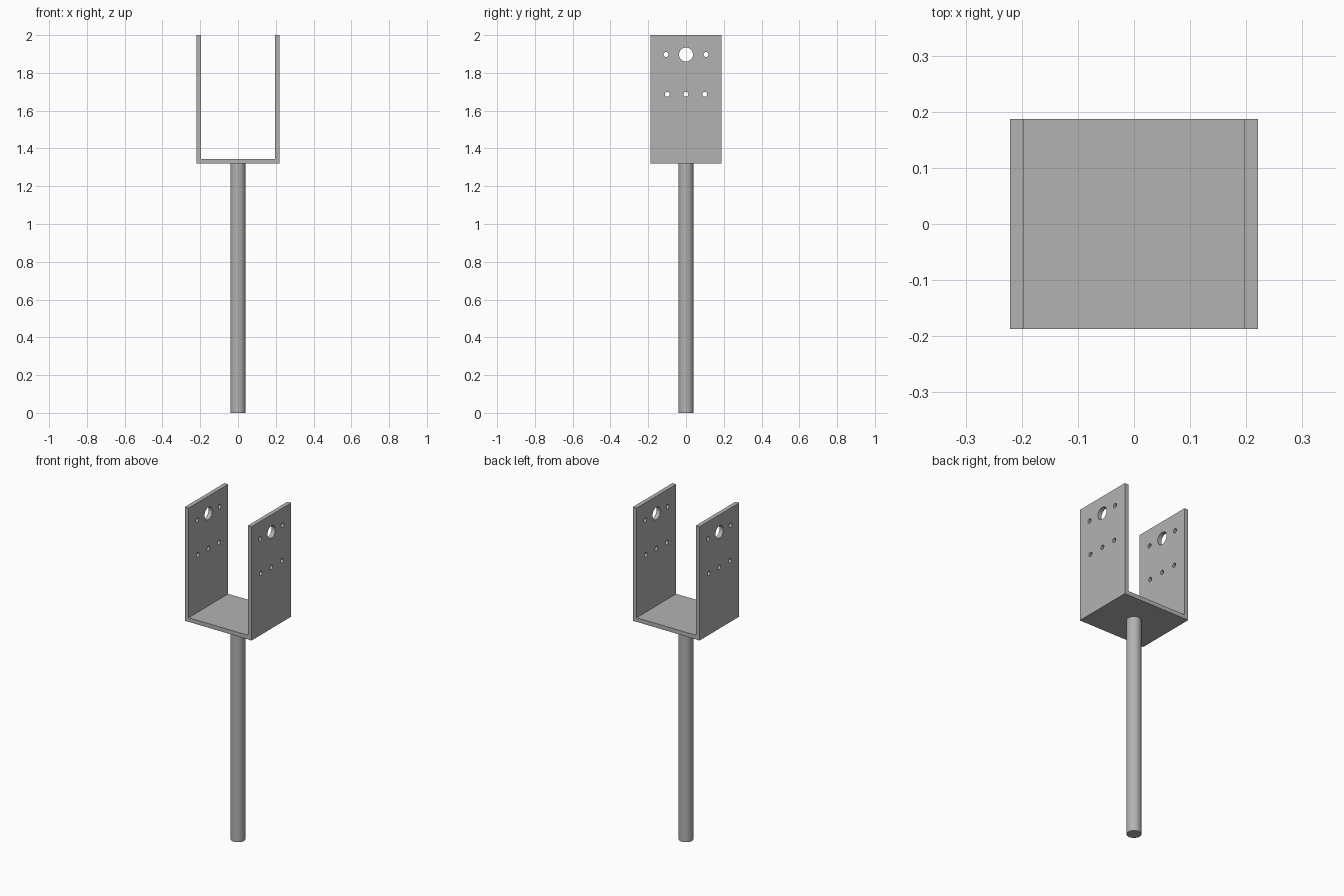
import bpy
import bmesh
from math import radians
from mathutils import Matrix, Vector

cube = bpy.data.objects.get("Cube")
if cube:
    bpy.data.objects.remove(cube, do_unlink=True)

HALF_X, HALF_Y = 0.221, 0.187
BASE_Z, TOP_Z = 1.319, 2.0
THICK = 0.025
ROD_RADIUS = 0.04

steel = bpy.data.materials.new("grey_steel")
steel.use_nodes = True
steel.diffuse_color = (0.45, 0.45, 0.45, 1)
steel.node_tree.nodes["Principled BSDF"].inputs["Base Color"].default_value = (0.45, 0.45, 0.45, 1)


def make_object(name, bm):
    bmesh.ops.recalc_face_normals(bm, faces=bm.faces)
    mesh = bpy.data.meshes.new(name)
    bm.to_mesh(mesh)
    bm.free()
    mesh.materials.append(steel)
    obj = bpy.data.objects.new(name, mesh)
    bpy.context.collection.objects.link(obj)
    return obj


def add_cylinder(bm, radius, length, matrix, sides):
    bmesh.ops.create_cone(bm, cap_ends=True, segments=sides, radius1=radius,
                          radius2=radius, depth=length, matrix=matrix)


def apply_smooth(obj):
    bpy.ops.object.select_all(action='DESELECT')
    obj.select_set(True)
    bpy.context.view_layer.objects.active = obj
    bpy.ops.object.shade_smooth_by_angle(angle=radians(30))


# U-shaped bracket: half profile mirrored, then extruded front to back
inner = HALF_X - THICK
right_half = [(HALF_X, BASE_Z), (HALF_X, TOP_Z), (inner, TOP_Z), (inner, BASE_Z + THICK)]
profile = right_half + [(-x, z) for x, z in reversed(right_half)]
bm = bmesh.new()
face = bm.faces.new([bm.verts.new((x, -HALF_Y, z)) for x, z in profile])
extruded = bmesh.ops.extrude_face_region(bm, geom=[face])["geom"]
bmesh.ops.translate(bm, vec=Vector((0, 2 * HALF_Y, 0)),
                    verts=[v for v in extruded if isinstance(v, bmesh.types.BMVert)])
bracket = make_object("bracket", bm)

# Bolt and nail holes drilled through both side plates: (y, z, radius)
holes = [(0, 1.897, 0.037)]
holes += [(y, 1.897, 0.013) for y in (-0.106, 0.106)]
holes += [(y, 1.687, 0.013) for y in (-0.099, 0, 0.099)]
bm = bmesh.new()
for y, z, radius in holes:
    turn = Matrix.Translation((0, y, z)) @ Matrix.Rotation(radians(90), 4, 'Y')
    add_cylinder(bm, radius, 1, turn, 32)
cutter = make_object("hole_cutter", bm)
cutter.hide_render = True

drill = bracket.modifiers.new("holes", 'BOOLEAN')
drill.operation = 'DIFFERENCE'
drill.solver = 'EXACT'
drill.object = cutter
bpy.context.view_layer.objects.active = bracket
bpy.ops.object.modifier_apply(modifier=drill.name)
bpy.data.objects.remove(cutter, do_unlink=True)
apply_smooth(bracket)

# Round ground rod under the bracket
bm = bmesh.new()
add_cylinder(bm, ROD_RADIUS, BASE_Z, Matrix.Translation((0, 0, BASE_Z / 2)), 48)
apply_smooth(make_object("ground_rod", bm))
